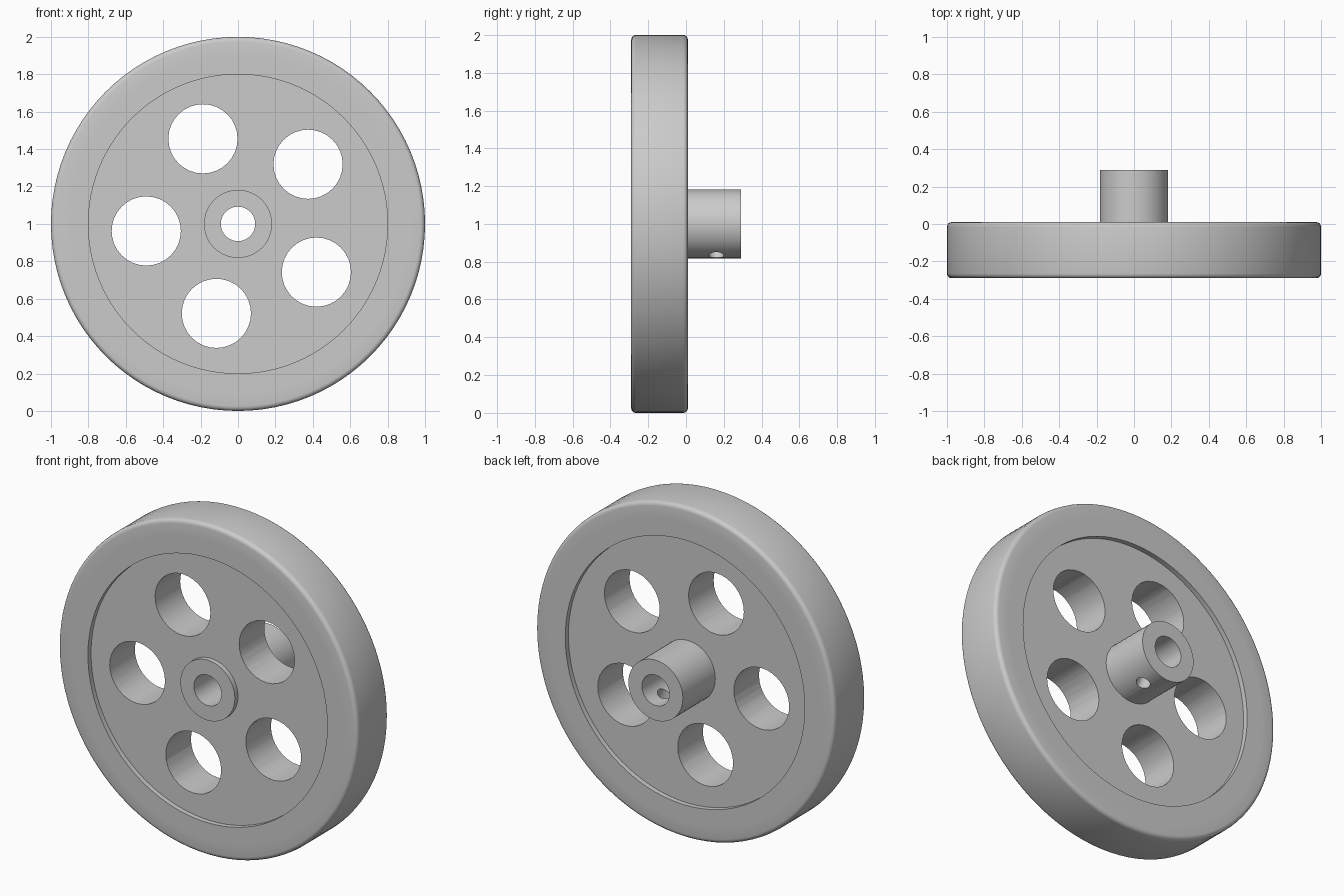
import bpy, bmesh
from math import radians, cos, sin, pi
from mathutils import Vector

if "Cube" in bpy.data.objects:
    bpy.data.objects.remove(bpy.data.objects["Cube"], do_unlink=True)

grey = bpy.data.materials.new("plain grey")
grey.use_nodes = True
COLOUR = (0.6, 0.6, 0.6, 1)
grey.diffuse_color = COLOUR
grey.node_tree.nodes["Principled BSDF"].inputs["Base Color"].default_value = COLOUR

CENTRE = Vector((0, 0, 1))
FRONT, BACK = -0.29, 0.01      # faces of the rim
RECESS = 0.03                  # depth of the web below the rim
PATTERN = radians(112.4)       # angle of the first lightening hole


def lathe(name, profile, sides):
    """Spin a closed (radius, y) profile around the axle."""
    bm = bmesh.new()
    rings = []
    for i in range(sides):
        a = 2 * pi * i / sides
        rings.append([bm.verts.new((r * cos(a), y, 1 + r * sin(a))) for r, y in profile])
    count = len(profile)
    for i in range(sides):
        here, there = rings[i], rings[(i + 1) % sides]
        for j in range(count):
            k = (j + 1) % count
            bm.faces.new((here[j], here[k], there[k], there[j]))
    bmesh.ops.recalc_face_normals(bm, faces=bm.faces)
    mesh = bpy.data.meshes.new(name)
    bm.to_mesh(mesh)
    bm.free()
    mesh.materials.append(grey)
    obj = bpy.data.objects.new(name, mesh)
    bpy.context.collection.objects.link(obj)
    return obj


def activate(obj):
    bpy.ops.object.select_all(action='DESELECT')
    obj.select_set(True)
    bpy.context.view_layer.objects.active = obj


def drill(obj, centre, direction, radius, depth, sides):
    """Cut a round hole through a part."""
    bpy.ops.mesh.primitive_cylinder_add(vertices=sides, radius=radius, depth=depth, location=centre)
    cutter = bpy.context.object
    cutter.rotation_euler = direction.to_track_quat('Z', 'Y').to_euler()
    cutter.hide_render = True
    cutter.data.materials.append(grey)
    activate(obj)
    mod = obj.modifiers.new("hole", 'BOOLEAN')
    mod.operation, mod.solver, mod.object = 'DIFFERENCE', 'EXACT', cutter
    bpy.ops.object.modifier_apply(modifier=mod.name)
    bpy.data.objects.remove(cutter, do_unlink=True)


def radial(angle):
    return Vector((cos(angle), 0, sin(angle)))


# Tyre with rounded shoulders
FILLET = 0.025
shoulder = [(1 - FILLET + FILLET * sin(t), FILLET - FILLET * cos(t))
            for t in (i * pi / 8 for i in range(5))]
tyre = lathe("tyre",
             [(0.905, FRONT)] + [(r, FRONT + d) for r, d in shoulder]
             + [(r, BACK - d) for r, d in reversed(shoulder)] + [(0.905, BACK)], 96)

# Wheel body: raised rim flange around a recessed web
body = lathe("wheel_body",
             [(0.15, FRONT + RECESS), (0.8, FRONT + RECESS), (0.8, FRONT), (0.905, FRONT),
              (0.905, BACK), (0.8, BACK), (0.8, BACK - RECESS), (0.15, BACK - RECESS)], 96)
for i in range(5):
    spot = CENTRE + radial(PATTERN + i * 2 * pi / 5) * 0.492
    drill(body, spot + Vector((0, (FRONT + BACK) / 2, 0)), Vector((0, 1, 0)), 0.185, 1, 32)

# Hub sleeve with bore and a set screw hole on its underside
hub = lathe("hub", [(0.092, FRONT), (0.182, FRONT), (0.182, 0.29), (0.092, 0.29)], 48)
screw_way = radial(PATTERN + pi)
drill(hub, CENTRE + screw_way * 0.14 + Vector((0, 0.16, 0)), screw_way, 0.04, 0.2, 24)

for part in (tyre, body, hub):
    activate(part)
    bpy.ops.object.shade_smooth_by_angle(angle=radians(30))
